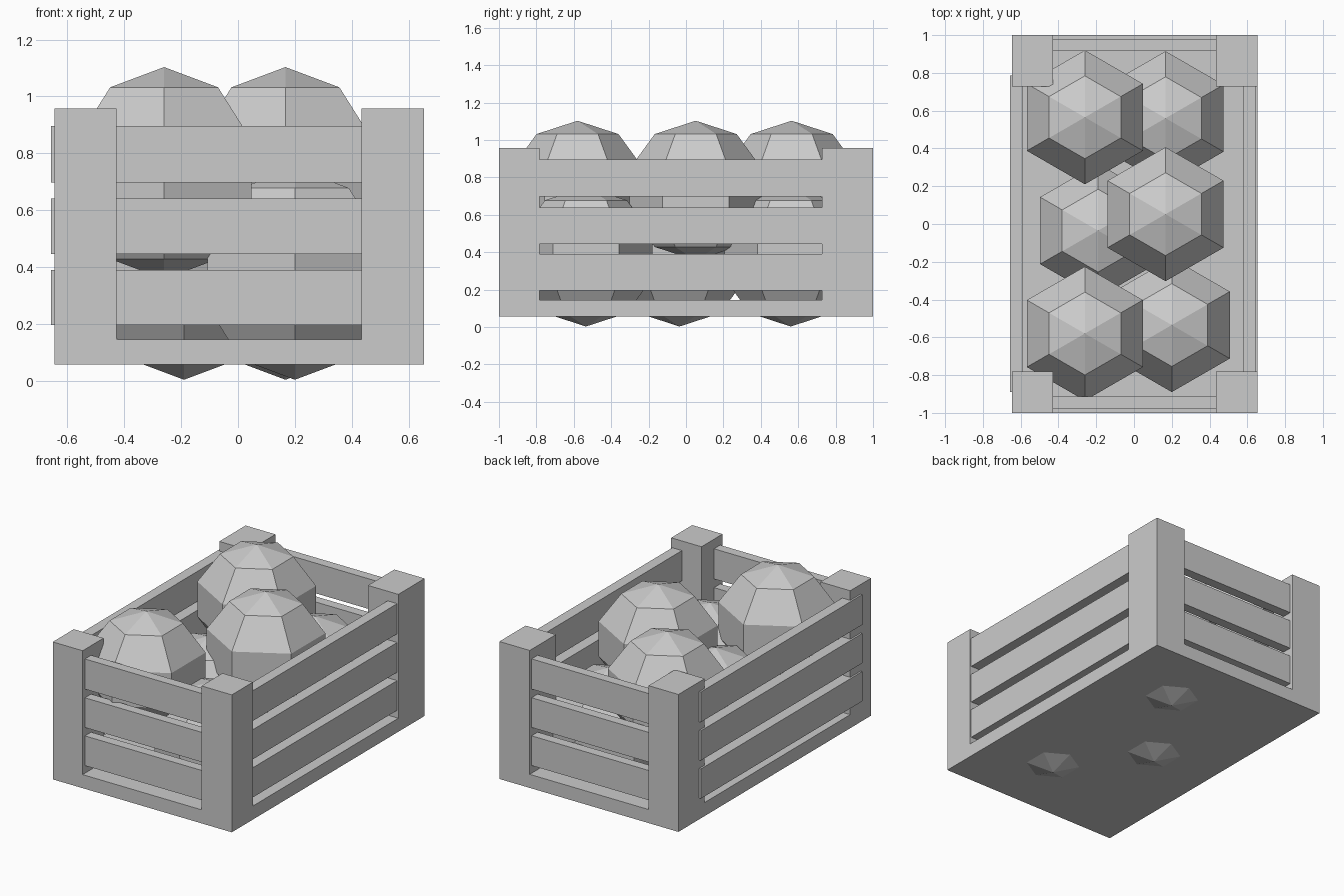
import bpy, bmesh
from mathutils import Vector

if "Cube" in bpy.data.objects:
    bpy.data.objects.remove(bpy.data.objects["Cube"])


def finish(name, bm):
    mesh = bpy.data.meshes.new(name)
    bm.to_mesh(mesh)
    bm.free()
    ob = bpy.data.objects.new(name, mesh)
    bpy.context.collection.objects.link(ob)
    return ob


def box(name, x, y, z):
    bm = bmesh.new()
    bmesh.ops.create_cube(bm, size=1)
    for v in bm.verts:
        v.co = Vector([(a + b) / 2 + c * (b - a) for (a, b), c in zip((x, y, z), v.co)])
    return finish(name, bm)


def fruit(name, centre, radius=0.373):
    bm = bmesh.new()
    bmesh.ops.create_uvsphere(bm, u_segments=6, v_segments=5, radius=radius)
    ob = finish(name, bm)
    ob.location = centre


# Crate floor
box("crate_floor", (-0.645, 0.655), (-1, 1), (0.056, 0.145))

# Corner posts
for side, x in (("left", (-0.645, -0.428)), ("right", (0.435, 0.655))):
    for end, y in (("front", (-1, -0.782)), ("back", (0.727, 1))):
        box(f"{end}_{side}_post", x, y, (0.056, 0.958))

# Three levels of slats on each of the four sides
for i, z in enumerate(((0.195, 0.39), (0.445, 0.64), (0.697, 0.895)), 1):
    box(f"front_slat_{i}", (-0.52, 0.52), (-0.976, -0.912), z)
    box(f"back_slat_{i}", (-0.52, 0.52), (0.916, 0.98), z)
    box(f"left_slat_{i}", (-0.657, -0.587), (-0.89, 0.785), z)
    box(f"right_slat_{i}", (0.577, 0.647), (-0.89, 0.785), z)

# Two layers of low-poly fruit
lower = ((0.2, -0.535), (-0.19, -0.035), (0.167, 0.56))
upper = ((-0.26, -0.58), (0.167, 0.052), (-0.26, 0.565))
for i, (x, y) in enumerate(lower, 1):
    fruit(f"lower_fruit_{i}", (x, y, 0.376))
for i, (x, y) in enumerate(upper, 1):
    fruit(f"upper_fruit_{i}", (x, y, 0.73))
